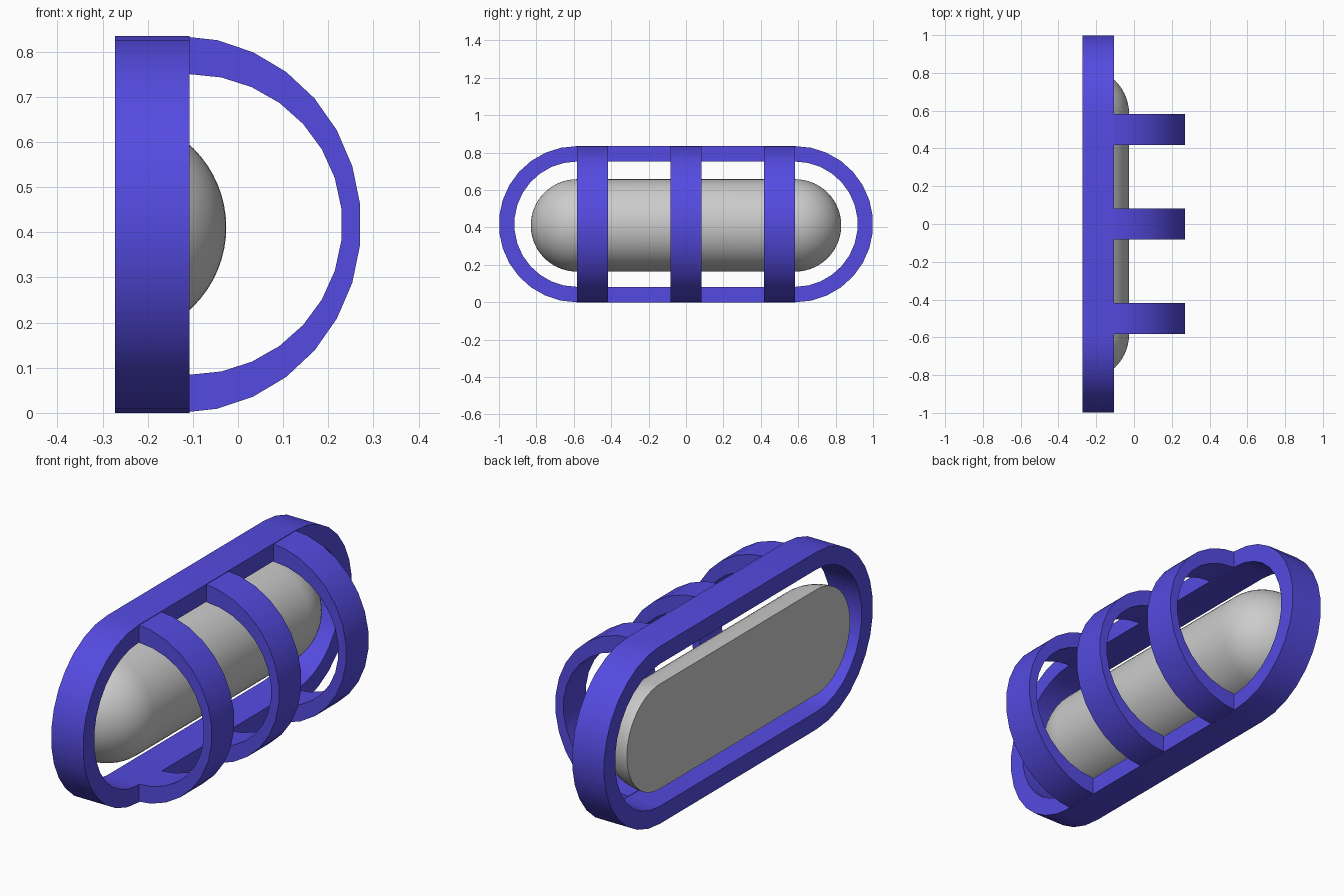
import bpy, bmesh
from math import sin, cos, pi, radians

if "Cube" in bpy.data.objects:
    bpy.data.objects.remove(bpy.data.objects["Cube"])

ZC = 0.4175          # height of the centre line
HALF = 0.583         # half length of the straight section
BACK, FRONT = -0.273, -0.107

blue = bpy.data.materials.new("blue_paint")
blue.diffuse_color = (0.09, 0.07, 0.75, 1)
blue.use_nodes = True
blue.node_tree.nodes["Principled BSDF"].inputs["Base Color"].default_value = blue.diffuse_color


def finish(name, bm, mat=None):
    bmesh.ops.recalc_face_normals(bm, faces=bm.faces)
    mesh = bpy.data.meshes.new(name)
    bm.to_mesh(mesh)
    bm.free()
    ob = bpy.data.objects.new(name, mesh)
    bpy.context.collection.objects.link(ob)
    if mat:
        mesh.materials.append(mat)
    bpy.ops.object.select_all(action='DESELECT')
    ob.select_set(True)
    bpy.context.view_layer.objects.active = ob
    bpy.ops.object.shade_smooth_by_angle(angle=radians(30))
    return ob


def band(name, outer, inner, place, closed):
    """Flat strip between two outlines, extruded; place(u, v, side) gives 3D."""
    bm = bmesh.new()
    rows = [[bm.verts.new(place(*p, s)) for p, s in
             ((o, 0), (o, 1), (i, 1), (i, 0))] for o, i in zip(outer, inner)]
    n = len(rows)
    for k in range(n if closed else n - 1):
        a, b = rows[k], rows[(k + 1) % n]
        for j in range(4):
            m = (j + 1) % 4
            bm.faces.new((a[j], a[m], b[m], b[j]))
    if not closed:
        bm.faces.new(rows[0])
        bm.faces.new(rows[-1])
    return finish(name, bm, blue)


# Stadium-shaped base frame
def stadium(r, steps=15):
    pts = []
    for side in (1, -1):
        for k in range(steps + 1):
            a = -pi / 2 + pi * k / steps
            pts.append((side * (HALF + r * cos(a)), ZC + side * r * sin(a)))
    return pts


band("base_frame", stadium(0.4175), stadium(0.335),
     lambda y, z, s: ((BACK, FRONT)[s], y, z), True)

# Three curved guard bars
angles = [radians(-78 + 12 * k) for k in range(14)]


def arc(cx, a, b, end):
    mid = [(cx + a * cos(t), ZC + b * sin(t)) for t in angles]
    return [(FRONT, ZC - end)] + mid + [(FRONT, ZC + end)]


for name, y0 in (("guard_bar_near", -0.5), ("guard_bar_middle", 0), ("guard_bar_far", 0.5)):
    band(name, arc(-0.13, 0.403, 0.4175, 0.415), arc(FRONT, 0.338, 0.333, 0.333),
         lambda x, z, s, y0=y0: (x, y0 + (-0.083, 0.083)[s], z), False)

# Half-capsule lamp glass with a flat back
R, SEG, LAT = 0.247, 32, 14
bm = bmesh.new()
stations = []
for end in (-1, 1):
    for k in range(LAT + 1):
        t = pi / 2 * (k / LAT if end > 0 else 1 - k / LAT)
        stations.append((end * (HALF + R * sin(t)), R * cos(t)))
rows = []
for y, r in stations:
    rows.append([bm.verts.new((BACK + r * sin(pi * j / SEG), y, 0.411 + r * cos(pi * j / SEG)))
                 for j in range(SEG + 1)])
for a, b in zip(rows, rows[1:]):
    for j in range(SEG):
        bm.faces.new((a[j], a[j + 1], b[j + 1], b[j]))
bmesh.ops.remove_doubles(bm, verts=bm.verts, dist=1e-5)
bmesh.ops.holes_fill(bm, edges=[e for e in bm.edges if e.is_boundary], sides=0)
finish("lamp_glass", bm)
